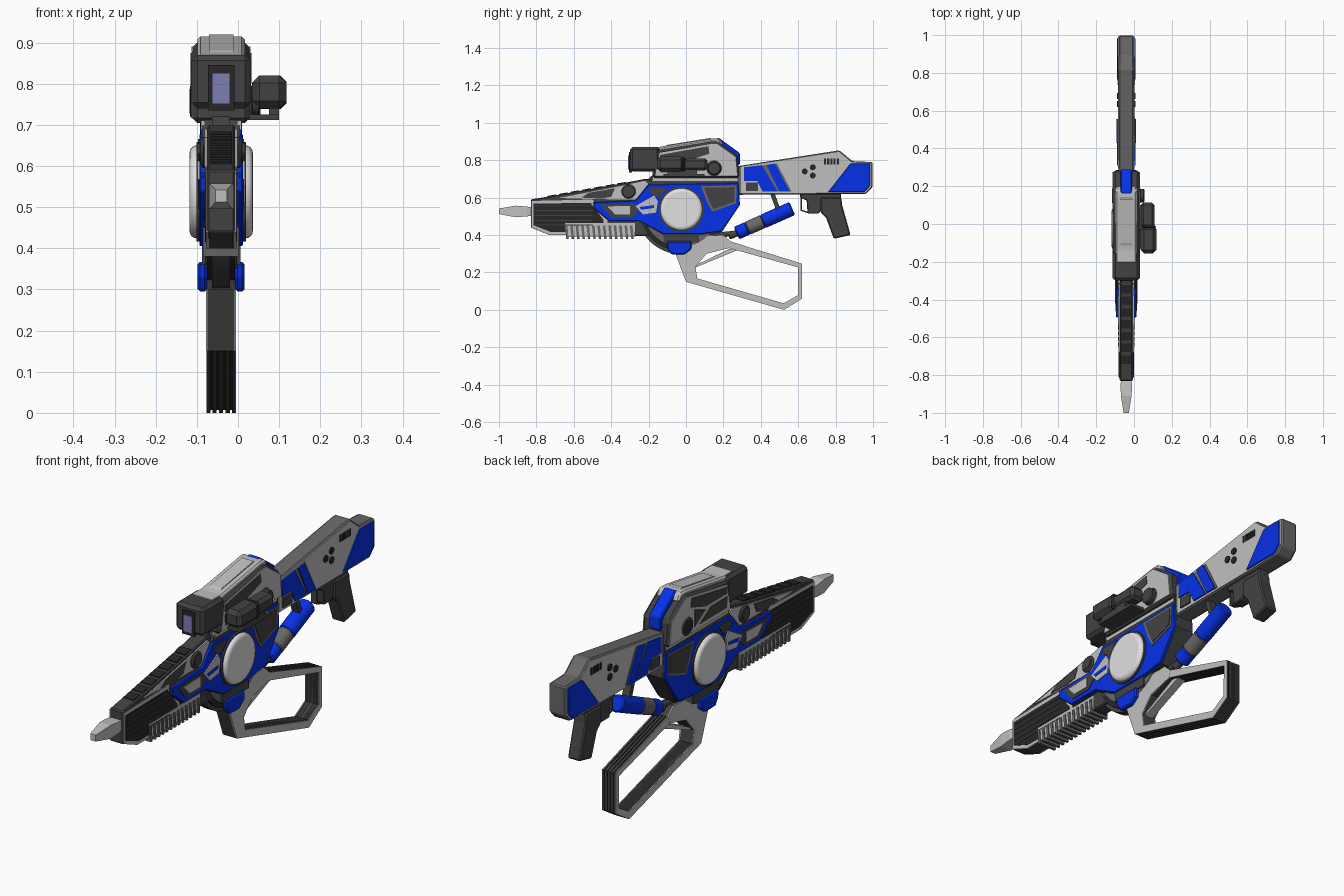
import bpy, bmesh, math
from mathutils import Vector

if "Cube" in bpy.data.objects:
    bpy.data.objects.remove(bpy.data.objects["Cube"])

CX = -0.041  # middle plane of the rifle


def mat(name, r, g, b):
    m = bpy.data.materials.new(name)
    m.diffuse_color = (r, g, b, 1)
    m.use_nodes = True
    m.node_tree.nodes["Principled BSDF"].inputs["Base Color"].default_value = m.diffuse_color
    return m


LIGHT = mat("light grey", 0.53, 0.53, 0.53)
WHITE = mat("pale disc grey", 0.75, 0.75, 0.75)
MID = mat("mid grey", 0.14, 0.14, 0.14)
DARK = mat("dark grey", 0.055, 0.055, 0.055)
BLACK = mat("near black", 0.02, 0.02, 0.02)
BLUE = mat("blue", 0.002, 0.036, 0.92)
GLASS = mat("violet glass", 0.2, 0.21, 0.45)


def finish(name, bm, m, bevel=0.0, segs=1):
    bmesh.ops.recalc_face_normals(bm, faces=bm.faces)
    me = bpy.data.meshes.new(name)
    bm.to_mesh(me)
    bm.free()
    me.materials.append(m)
    ob = bpy.data.objects.new(name, me)
    bpy.context.collection.objects.link(ob)
    if bevel:
        mod = ob.modifiers.new("bevel", "BEVEL")
        mod.width, mod.segments, mod.limit_method = bevel, segs, "ANGLE"
    return ob


def prism(name, pts, m, spans, bevel=0.0):
    """Side profile (y, z) extruded over each x span."""
    bm = bmesh.new()
    for x0, x1 in spans:
        a = [bm.verts.new((x0, y, z)) for y, z in pts]
        b = [bm.verts.new((x1, y, z)) for y, z in pts]
        bm.faces.new(a)
        bm.faces.new(b)
        for i in range(len(a)):
            j = (i + 1) % len(a)
            bm.faces.new((a[i], a[j], b[j], b[i]))
    return finish(name, bm, m, bevel)


def core(name, pts, m, half, bevel=0.0):
    return prism(name, pts, m, [(CX - half, CX + half)], bevel)


def pair(name, pts, m, h0, h1, bevel=0.0):
    return prism(name, pts, m, [(CX + h0, CX + h1), (CX - h1, CX - h0)], bevel)


def rect(y0, y1, z0, z1):
    return [(y0, z0), (y1, z0), (y1, z1), (y0, z1)]


def ring(name, outer, inner, m, spans):
    """Closed frame between two matching outlines."""
    bm = bmesh.new()
    n = len(outer)
    for x0, x1 in spans:
        v = [[bm.verts.new((x, y, z)) for y, z in loop] for x in (x0, x1) for loop in (outer, inner)]
        for i in range(n):
            j = (i + 1) % n
            for p, q in ((0, 1), (2, 3), (0, 2), (1, 3)):
                bm.faces.new((v[p][i], v[p][j], v[q][j], v[q][i]))
    return finish(name, bm, m)


def rod(name, p0, p1, r, m, sides=24, bevel=0.0, segs=1):
    p0, p1 = Vector(p0), Vector(p1)
    bm = bmesh.new()
    bmesh.ops.create_cone(bm, cap_ends=True, segments=sides, radius1=r, radius2=r, depth=(p1 - p0).length)
    rot = Vector((0, 0, 1)).rotation_difference(p1 - p0).to_matrix().to_4x4()
    bmesh.ops.transform(bm, matrix=rot, verts=bm.verts)
    bmesh.ops.translate(bm, vec=(p0 + p1) / 2, verts=bm.verts)
    ob = finish(name, bm, m, bevel, segs)
    for p in ob.data.polygons:
        p.use_smooth = len(p.vertices) == 4
    ob.data.set_sharp_from_angle(angle=math.radians(35))
    return ob


def disc(name, y, z, r, half, m, sides=24, bevel=0.0, segs=1):
    return rod(name, (CX - half, y, z), (CX + half, y, z), r, m, sides, bevel, segs)


# muzzle tip, lofted from rectangles
bm = bmesh.new()
prev = None
for y, h, z0, z1 in [(-0.8, .02, .505, .545), (-0.85, .031, .5, .552), (-0.91, .028, .495, .557), (-1, .014, .512, .542)]:
    cur = [bm.verts.new((CX + sx * h, y, z)) for sx, z in ((-1, z0), (1, z0), (1, z1), (-1, z1))]
    if prev:
        for i in range(4):
            bm.faces.new((prev[i], prev[(i + 1) % 4], cur[(i + 1) % 4], cur[i]))
    else:
        bm.faces.new(cur)
    prev = cur
bm.faces.new(prev)
finish("muzzle_tip", bm, LIGHT)

# barrel shroud with striped side panels and sloped cover
core("barrel_shroud", [(-.83, .59), (-.74, .605), (-.35, .675), (-.22, .7), (-.1, .69), (-.1, .4),
                       (-.25, .395), (-.73, .4), (-.83, .44)], DARK, .034, .005)
pair("barrel_frame", [(-.825, .582), (-.5, .59), (-.42, .48), (-.42, .4), (-.73, .4), (-.825, .44)], LIGHT, .03, .037)
pair("barrel_panel", [(-.815, .568), (-.51, .572), (-.44, .48), (-.44, .415), (-.72, .415), (-.815, .452)], BLACK, .03, .039)
for i in range(5):
    z = .45 + i * .026
    pair(f"barrel_stripe_{i}", rect(-.81, -.5, z, z + .005), DARK, .036, .041)
pair("barrel_cover", [(-.68, .598), (-.35, .662), (-.22, .69), (-.2, .67), (-.27, .59), (-.5, .592)], LIGHT, .03, .04)
pair("cover_inset", [(-.56, .6), (-.52, .626), (-.38, .65), (-.4, .605), (-.45, .595)], DARK, .036, .043)
for i in range(7):
    y = -.74 + i * .062
    z = .607 + (y + .74) * .18
    core(f"top_vent_{i}", [(y, z - .01), (y + .045, z - .002), (y + .045, z + .01), (y, z + .002)], BLACK, .026)
disc("front_knob", -.307, .633, .038, .05, DARK, 20, .006)
disc("front_knob_cap", -.307, .633, .024, .053, DARK, 20)

# ribbed lower rail
core("lower_rail", [(-.65, .47), (-.27, .47), (-.27, .392), (-.635, .392)], DARK, .036)
pair("rail_cheek", [(-.648, .465), (-.272, .465), (-.275, .395), (-.635, .395)], LIGHT, .03, .04)
for i in range(13):
    y = -.648 + i * .029
    core(f"rail_rib_{i}", [(y, .45), (y + .014, .45), (y + .02, .38), (y + .008, .38)], MID, .044)

# big wheel behind the body
WY, WZ = -.025, .537
disc("wheel", WY, WZ, .24, .022, DARK, 40)
disc("wheel_step", WY, WZ, .222, .034, BLACK, 40)
disc("wheel_inner", WY, WZ, .2, .039, MID, 40)

# main receiver with blue side plates
body = [(-.495, .575), (-.27, .585), (-.2, .67), (.28, .678), (.287, .56), (.19, .42), (.08, .405),
        (-.12, .405), (-.25, .475), (-.41, .475), (-.49, .54)]
core("receiver", [(y * 1.005, WZ + (z - WZ) * 1.04) for y, z in body], DARK, .041)
pair("receiver_plate", body, BLUE, .038, .053, .003)
pair("plate_front_inset", [(-.46, .563), (-.28, .568), (-.25, .535), (-.29, .495), (-.4, .495)], DARK, .05, .056)
pair("plate_front_light", [(-.42, .553), (-.3, .556), (-.3, .51), (-.38, .51)], LIGHT, .05, .059)
pair("plate_arm", [(-.27, .555), (-.17, .612), (-.15, .58), (-.16, .52), (-.23, .51)], LIGHT, .05, .058)
pair("plate_arm_slot", [(-.25, .55), (-.17, .56), (-.17, .545), (-.24, .535)], BLUE, .05, .06)
pair("plate_upper_inset", [(-.19, .655), (-.1, .655), (-.14, .6), (-.2, .63)], DARK, .05, .057)
pair("plate_rear_frame", [(.08, .662), (.27, .665), (.268, .57), (.14, .525), (.11, .58)], MID, .05, .056)
pair("plate_rear_inset", [(.096, .653), (.261, .656), (.258, .577), (.146, .538), (.122, .588)], DARK, .05, .059)
disc("disc_seat", WY, WZ, .121, .06, DARK, 40)
disc("side_disc", WY, WZ, .113, .077, WHITE, 40, .018, 4)

# blue blocks below the wheel
pair("lower_block", [(-.105, .367), (.03, .367), (.03, .325), (-.01, .295), (-.08, .297), (-.1, .33)], BLUE, .034, .057, .006)
core("lower_block_core", [(-.1, .4), (.03, .4), (.03, .325), (-.01, .298), (-.075, .3)], DARK, .036)
core("lower_block_mount", rect(-.12, .07, .36, .41), DARK, .047)

# lever loop: light cheeks over a layered dark core
outer = [(0, .15), (.525, 0), (.62, .06), (.62, .247), (.23, .368), (-.04, .32)]
inner = [(.06, .168), (.522, .035), (.598, .078), (.6, .227), (.23, .33), (.04, .29)]
slim = [(.31 + (y - .31) * .985, .19 + (z - .19) * .96) for y, z in outer]
ring("lever_core", slim, inner, BLACK, [(CX - .03, CX + .03)])
ring("lever_ribs", outer, inner, DARK, [(CX + x - .005, CX + x + .005) for x in (-.016, 0, .016)])
ring("lever_edges", outer, inner, DARK, [(CX + .026, CX + .034), (CX - .034, CX - .026)])
ring("lever_cheeks", outer, inner, LIGHT, [(CX + .033, CX + .036), (CX - .036, CX - .033)])
yoke = [(-.06, .39), (-.06, .31), (0, .15), (.06, .17), (.05, .23), (.11, .3), (.23, .33), (.24, .365), (.2, .4)]
core("lever_yoke", yoke, DARK, .033)
pair("lever_yoke_cheek", yoke, LIGHT, .03, .0365)
core("lever_brace", [(.04, .222), (.05, .238), (.23, .325), (.29, .325)], LIGHT, .02)

# scope housing: dark shell, light side frames, dark insets
core("scope_neck", [(-.2, .66), (-.17, .72), (.28, .72), (.284, .66)], DARK, .046)
pair("scope_neck_plate", rect(-.18, .275, .688, .71), LIGHT, .04, .049)
core("scope_body", [(-.18, .705), (-.17, .85), (.14, .9), (.17, .9), (.275, .825), (.285, .705)], DARK, .07, .012)
core("scope_hood", [(-.3, .74), (-.3, .87), (-.14, .87), (-.14, .74)], DARK, .072, .014)
pair("scope_side_frame", [(-.165, .715), (-.14, .84), (.14, .89), (.165, .89), (.266, .818), (.276, .715)], LIGHT, .06, .0715)
pair("scope_mid_inset", [(-.14, .828), (.12, .875), (.125, .835), (.02, .8), (-.14, .8)], DARK, .06, .074)
pair("scope_front_inset", [(-.14, .785), (-.02, .785), (.06, .735), (-.135, .735)], DARK, .06, .074)
prism("scope_left_inset", [(.02, .785), (.1, .815), (.1, .735)], DARK, [(CX - .074, CX - .06)])
core("scope_top", [(-.21, .84), (-.21, .872), (-.14, .872), (.14, .915), (.18, .915), (.2, .88)], LIGHT, .058, .008)
core("scope_top_ridge", [(-.15, .86), (-.1, .882), (.13, .919), (.16, .9)], LIGHT, .03)
core("scope_rear_stripe", [(.15, .91), (.175, .92), (.288, .838), (.288, .775), (.25, .775)], BLUE, .03, .005)
core("scope_window_frame", rect(-.305, -.29, .735, .845), BLACK, .032)
core("scope_window", rect(-.309, -.3, .75, .826), GLASS, .022)
disc("scope_knob", .15, .757, .042, .076, DARK, 20, .006)
disc("scope_knob_cap", .15, .757, .03, .0765, BLACK, 20)

# side sight on the right
prism("side_sight", rect(-.155, -.01, .74, .82), DARK, [(.034, .118)], .018)
prism("side_sight_rear", rect(-.02, .115, .745, .81), DARK, [(.036, .108)], .014)
prism("side_sight_band", rect(-.03, 0, .738, .82), BLACK, [(.04, .118)], .018)
prism("sight_bracket", rect(-.12, .1, .712, .725), DARK, [(.02, .1)])
prism("sight_bracket_post", rect(-.1, .06, .715, .75), DARK, [(.075, .1)])
rod("sight_knob", (.02, .15, .757), (.055, .15, .757), .036, DARK, 20, .005)

# rear stock
core("stock", [(.25, .765), (.3, .772), (.82, .853), (.89, .795), (.998, .79), (.998, .655), (.962, .62), (.25, .615)], MID, .04, .006)
pair("stock_plate", [(.295, .767), (.818, .846), (.885, .79), (.992, .786), (.992, .66), (.958, .625), (.295, .621)], LIGHT, .03, .043)
pair("stock_end", [(.88, .783), (.984, .783), (.984, .663), (.953, .63), (.76, .63)], BLUE, .035, .048, .003)
pair("stock_gap", [(.405, .772), (.485, .784), (.565, .632), (.49, .632)], MID, .035, .045)
pair("stock_stripe", [(.43, .775), (.475, .782), (.555, .632), (.5, .632)], BLUE, .035, .051)
pair("stock_front_plate", [(.31, .762), (.405, .774), (.49, .632), (.41, .632), (.38, .69), (.31, .69)], BLUE, .035, .05)
pair("stock_front_inset", rect(.32, .385, .635, .68), DARK, .035, .05)
for i, (y, z) in enumerate([(.635, .74), (.678, .762), (.678, .718)]):
    disc(f"stock_bolt_{i}", y, z, .016, .048, BLACK, 12)
for i in range(5):
    y = .738 + i * .017
    pair(f"stock_vent_{i}", rect(y, y + .011, .778, .81), BLACK, .04, .046)

# pistol grip and trigger guard
core("grip_mount", [(.61, .62), (.83, .62), (.83, .575), (.73, .545), (.71, .515), (.65, .515), (.645, .585), (.61, .6)], DARK, .026, .004)
core("grip", [(.72, .6), (.83, .6), (.835, .56), (.88, .4), (.79, .38), (.75, .49), (.72, .52)], DARK, .032, .006)
core("trigger_guard", [(.612, .61), (.62, .61), (.62, .535), (.66, .522), (.66, .514), (.612, .53)], DARK, .015)

# slung canister
a, b = Vector((CX, .27, .41)), Vector((CX, .568, .542))
for name, s, t, r, m in [("canister_rear_cap", -.14, .05, .018, DARK), ("canister_low", 0, .2, .036, BLUE),
                         ("canister_band", .19, .48, .037, MID), ("canister_high", .47, 1, .038, BLUE)]:
    rod(name, a.lerp(b, s), a.lerp(b, t), r, m, 20, .006)
core("canister_strut", [(.45, .62), (.475, .62), (.515, .51), (.49, .51)], DARK, .018)
rod("canister_pipe", (CX, .17, .4), (CX, .27, .41), .014, DARK, 12)
